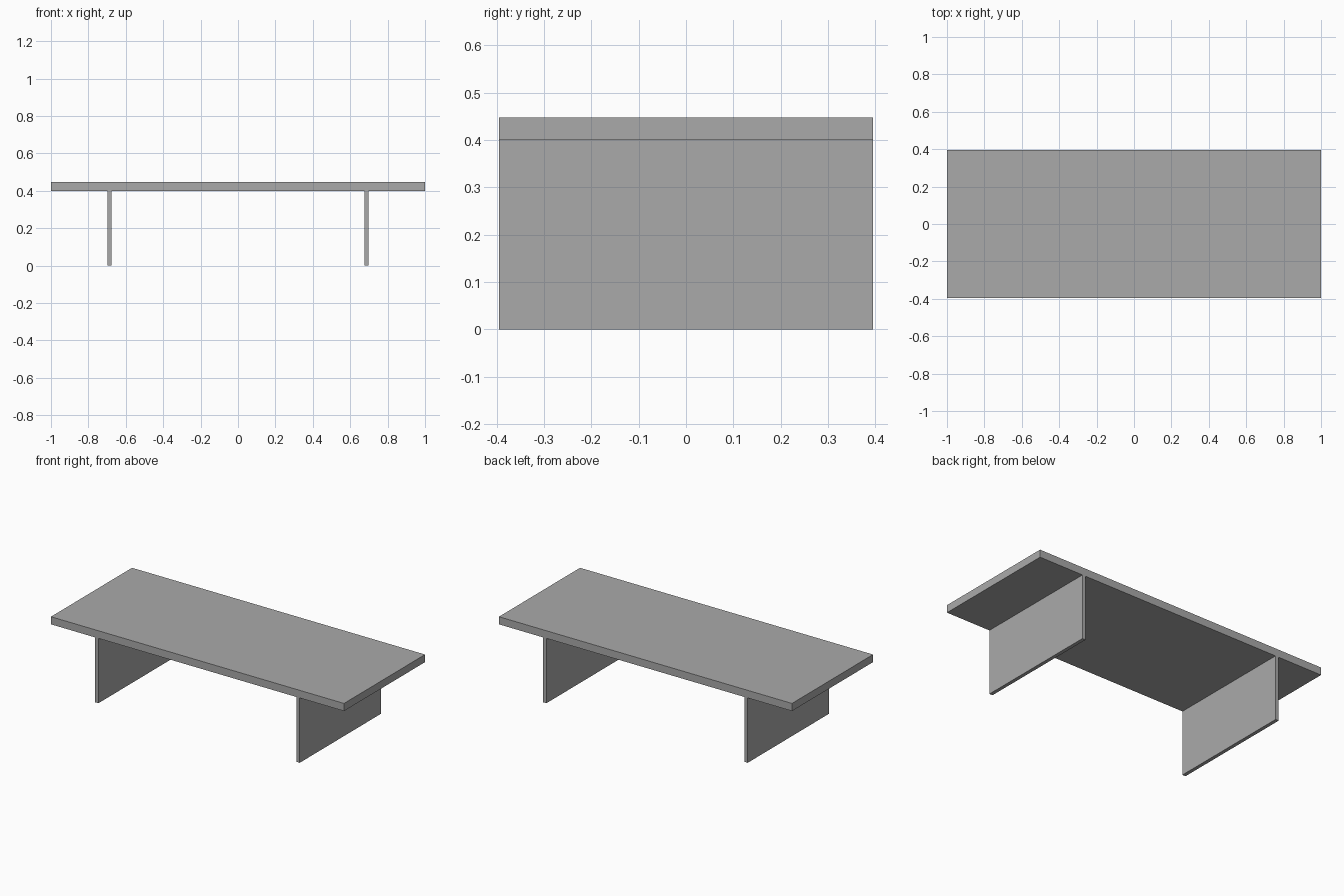
import bpy

# Remove the default cube
cube = bpy.data.objects.get("Cube")
if cube:
    bpy.data.objects.remove(cube, do_unlink=True)

# Single grey material
GREY = (0.4, 0.4, 0.4, 1.0)
grey = bpy.data.materials.new("plain grey")
grey.use_nodes = True
grey.diffuse_color = GREY
grey.node_tree.nodes["Principled BSDF"].inputs["Base Color"].default_value = GREY

DEPTH = 0.79
LEG_HEIGHT = 0.40
TOP_HEIGHT = 0.447
LEG_THICKNESS = 0.022
LEG_X = 0.687


def box(name, x, width, bottom, top):
    """Full-depth box between two heights."""
    bpy.ops.mesh.primitive_cube_add(size=1, location=(x, 0, (bottom + top) / 2))
    obj = bpy.context.object
    obj.name = name
    obj.scale = (width, DEPTH, top - bottom)
    bpy.ops.object.transform_apply(location=False, rotation=False, scale=True)
    obj.data.materials.append(grey)
    return obj


# Table top
box("table_top", 0, 2.0, LEG_HEIGHT, TOP_HEIGHT)

# Slab legs
for side, sign in (("left", 1), ("right", -1)):
    box(f"{side}_leg_panel", sign * LEG_X, LEG_THICKNESS, 0, LEG_HEIGHT)
